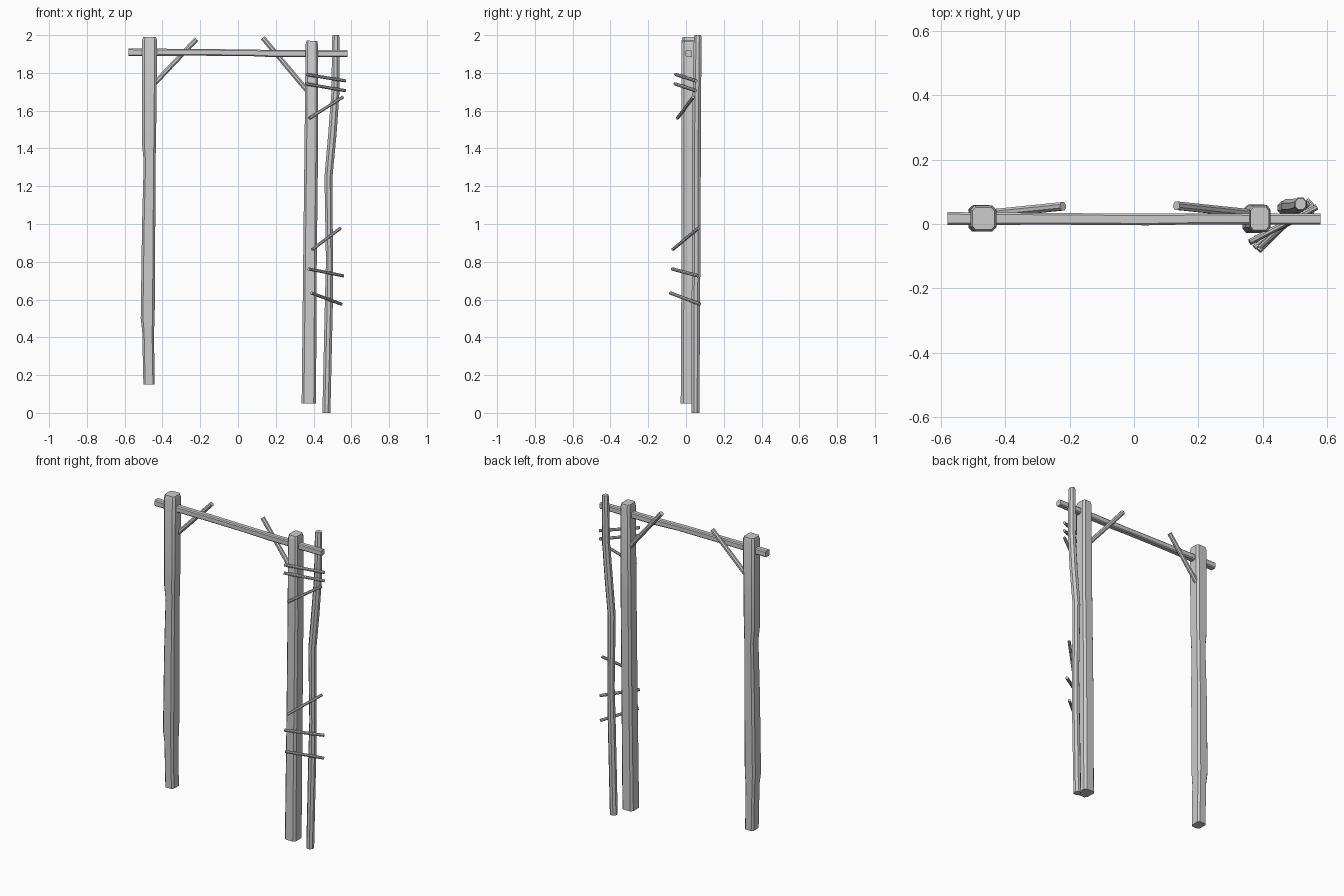
import bpy, bmesh
from math import cos, sin, pi
from mathutils import Vector


def section(kind):
    # unit cross-sections: squared log with cut corners, or round stick
    if kind == 'square':
        c = 0.68
        return [(1, -c), (1, c), (c, 1), (-c, 1), (-1, c), (-1, -c), (-c, -1), (c, -1)]
    return [(cos(2 * pi * (i + .5) / 8), sin(2 * pi * (i + .5) / 8)) for i in range(8)]


def log(name, stations, kind='round', bevel=0.0):
    """Sweep a section through stations (x, y, z, half width, half depth)."""
    pts = [Vector(s[:3]) for s in stations]
    d = (pts[-1] - pts[0]).normalized()
    v = Vector((0, 1, 0))
    v = (v - d * v.dot(d)).normalized()
    u = v.cross(d)
    rows = [(p, s[3], s[4]) for p, s in zip(pts, stations)]
    if bevel:  # worn rim at the far end
        p, a, b = rows[-1]
        rows[-1:] = [(p - d * bevel, a, b), (p, a * 0.85, b * 0.85)]
    bm = bmesh.new()
    rings = [[bm.verts.new(p + u * (a * x) + v * (b * y)) for x, y in section(kind)]
             for p, a, b in rows]
    for r, q in zip(rings, rings[1:]):
        for i in range(8):
            j = (i + 1) % 8
            bm.faces.new((r[i], r[j], q[j], q[i]))
    bm.faces.new(rings[0][::-1])
    bm.faces.new(rings[-1])
    bmesh.ops.recalc_face_normals(bm, faces=bm.faces)
    me = bpy.data.meshes.new(name)
    bm.to_mesh(me)
    bm.free()
    ob = bpy.data.objects.new(name, me)
    bpy.context.collection.objects.link(ob)
    bpy.context.view_layer.objects.active = ob
    ob.select_set(True)
    bpy.ops.object.shade_smooth_by_angle(angle=0.6)
    ob.select_set(False)
    return ob


def stick(name, a, b, r):
    return log(name, [(*a, r, r), (*b, r, r)])


# Two main posts
log('left_post', [
    (-0.471, 0.017, 0.15, 0.030, 0.036), (-0.476, 0.017, 0.43, 0.031, 0.037),
    (-0.478, 0.017, 0.50, 0.037, 0.041), (-0.473, 0.018, 1.00, 0.035, 0.041),
    (-0.468, 0.018, 1.33, 0.031, 0.038), (-0.471, 0.017, 1.42, 0.037, 0.040),
    (-0.468, 0.017, 1.99, 0.040, 0.041)], 'square', 0.02)
log('right_post', [
    (0.375, 0.014, 0.05, 0.038, 0.042), (0.381, 0.018, 0.80, 0.036, 0.042),
    (0.388, 0.017, 1.40, 0.036, 0.041), (0.391, 0.017, 1.97, 0.033, 0.042)], 'square', 0.02)

# Slender crooked pole beside the right post
log('side_pole', [
    (0.468, 0.050, 0.00, 0.023, 0.023), (0.481, 0.052, 0.58, 0.023, 0.024),
    (0.484, 0.054, 0.80, 0.020, 0.024), (0.479, 0.055, 1.25, 0.023, 0.025),
    (0.500, 0.055, 1.48, 0.024, 0.025), (0.516, 0.058, 1.70, 0.023, 0.024),
    (0.518, 0.062, 2.00, 0.021, 0.022)], 'round', 0.012)

# Crossbeam
log('crossbeam', [
    (-0.58, 0.017, 1.909, 0.020, 0.020), (-0.24, 0.016, 1.909, 0.018, 0.018),
    (0.04, 0.014, 1.907, 0.017, 0.018), (0.20, 0.016, 1.902, 0.019, 0.017),
    (0.58, 0.015, 1.902, 0.018, 0.017)], 'square')

# Diagonal braces
stick('left_brace', (-0.46, 0.031, 1.725), (-0.221, 0.055, 1.978), 0.014)
stick('right_brace', (0.38, 0.031, 1.69), (0.132, 0.057, 1.985), 0.014)

# Small rungs tying the pole to the right post
rungs = [
    ((0.36, -0.055, 1.792), (0.568, 0.053, 1.758)),
    ((0.36, -0.058, 1.742), (0.568, 0.052, 1.706)),
    ((0.378, -0.045, 1.56), (0.555, 0.038, 1.672)),
    ((0.393, -0.070, 0.865), (0.541, 0.064, 0.977)),
    ((0.374, -0.073, 0.762), (0.557, 0.063, 0.726)),
    ((0.388, -0.083, 0.635), (0.547, 0.073, 0.576)),
]
for i, (a, b) in enumerate(rungs):
    stick(f'rung_{i + 1}', a, b, 0.009)
